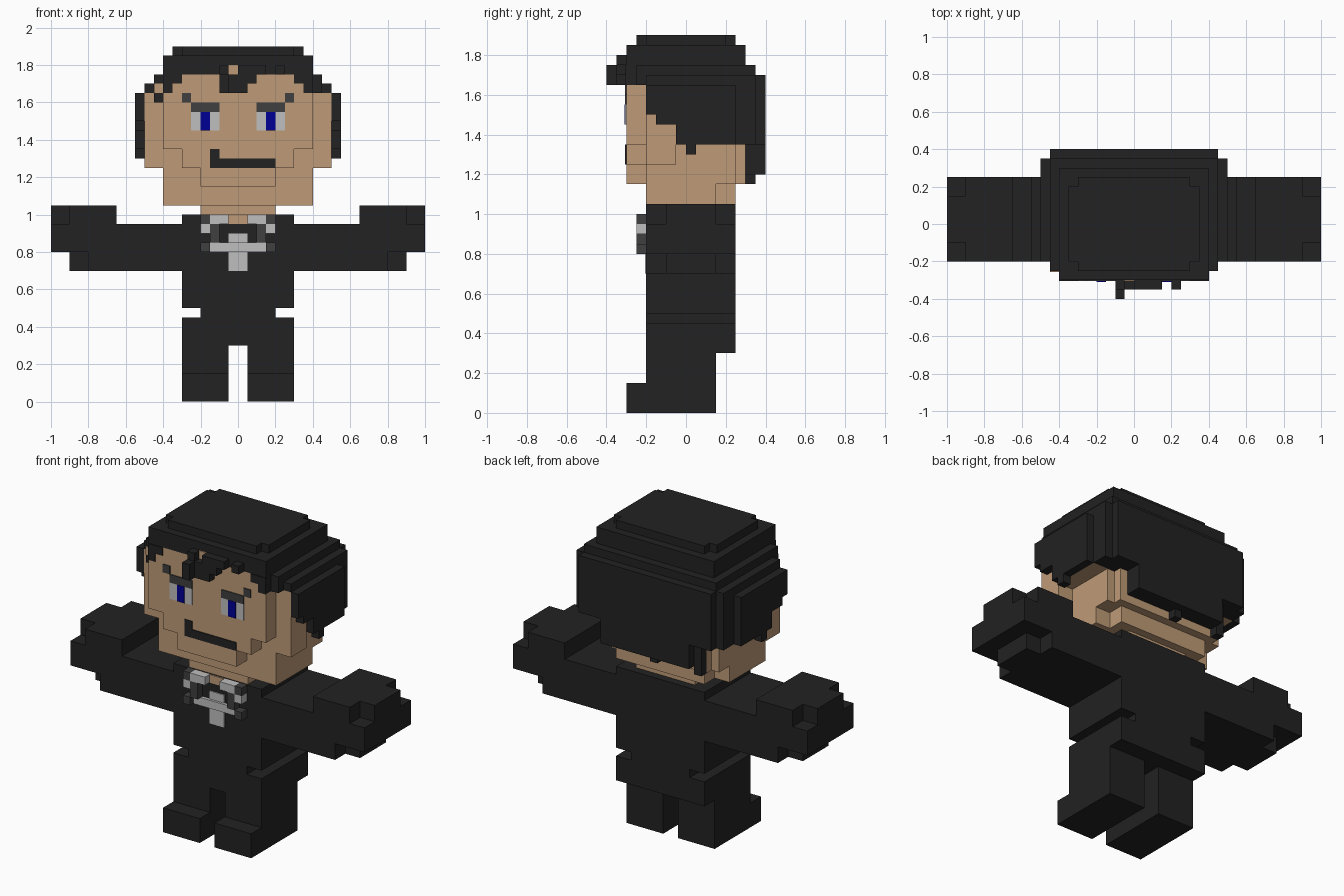
import bpy, bmesh
from mathutils import Matrix, Vector

cube = bpy.data.objects.get("Cube")
if cube:
    bpy.data.objects.remove(cube, do_unlink=True)


def make_material(name, rgb):
    m = bpy.data.materials.new(name)
    m.use_nodes = True
    m.diffuse_color = (*rgb, 1)
    bsdf = next(n for n in m.node_tree.nodes if n.type == 'BSDF_PRINCIPLED')
    bsdf.inputs["Base Color"].default_value = (*rgb, 1)
    bsdf.inputs["Roughness"].default_value = 0.9
    return m


BLACK = make_material("soft black", (0.016, 0.016, 0.016))
SKIN = make_material("skin tan", (0.52, 0.33, 0.185))
LIGHT = make_material("light grey", (0.52, 0.52, 0.52))
DARK = make_material("dark grey", (0.05, 0.05, 0.05))
BLUE = make_material("iris blue", (0.0, 0.0, 0.30))


def part(name, mat, boxes, mirror=False):
    """One object from boxes (x0, x1, y0, y1, z0, z1); mirror adds the -x copies."""
    bm = bmesh.new()
    todo = list(boxes)
    if mirror:
        todo += [(-b[1], -b[0], *b[2:]) for b in boxes]
    for x0, x1, y0, y1, z0, z1 in todo:
        centre = Vector(((x0 + x1) / 2, (y0 + y1) / 2, (z0 + z1) / 2))
        size = Matrix.Diagonal((x1 - x0, y1 - y0, z1 - z0, 1))
        bmesh.ops.create_cube(bm, size=1, matrix=Matrix.Translation(centre) @ size)
    mesh = bpy.data.meshes.new(name)
    bm.to_mesh(mesh)
    bm.free()
    mesh.materials.append(mat)
    obj = bpy.data.objects.new(name, mesh)
    bpy.context.collection.objects.link(obj)
    return obj


def plates(name, mat, y, rects, mirror=False, thick=0.006):
    """Thin painted details on a front face at depth y; rects are (x0, x1, z0, z1)."""
    part(name, mat, [(a, b, y - thick, y, c, d) for a, b, c, d in rects], mirror)


# Legs, feet and trousers
part("legs", BLACK, [(.05, .30, -.20, .15, 0, .30)], True)
part("feet", BLACK, [(.05, .30, -.30, -.20, 0, .15)], True)
part("hips", BLACK, [(-.30, .30, -.20, .25, .30, .45)])
part("waist", BLACK, [(-.20, .20, -.20, .25, .45, .50)])

# Jacket
part("torso", BLACK, [(-.30, .30, -.20, .25, .50, 1.0)])

# Arms, with clipped lower corners near the hand
part("arms", BLACK, [(.30, .80, -.20, .25, .70, .95),
                     (.80, .90, -.10, .15, .70, .80),
                     (.80, .90, -.20, .25, .80, .95)], True)

# Hands, with clipped upper outer corners
part("hands", BLACK, [(.65, 1.0, -.20, .25, .80, .95),
                      (.65, .90, -.20, .25, .95, 1.05),
                      (.90, 1.0, -.10, .15, .95, 1.05)], True)

# Neck and collar
part("neck", SKIN, [(-.20, .20, -.19, .20, 1.0, 1.06)])
plates("throat", SKIN, -.20, [(-.10, .10, .95, 1.0)])
part("collar", LIGHT, [(.05, .15, -.25, -.20, .95, 1.0),
                       (.15, .20, -.25, -.20, .90, .95)], True)
part("collar_trim", DARK, [(.15, .20, -.25, -.20, .95, 1.0),
                           (.10, .15, -.25, -.20, .85, .95),
                           (.15, .20, -.25, -.20, .80, .85)], True)
plates("tie", LIGHT, -.20, [(-.05, .05, .70, .90)])
part("tie_bar", LIGHT, [(-.15, .15, -.22, -.20, .80, .85)])

# Head: stepped chin, face plate, cheeks and nape
part("chin", SKIN, [(-.30, .30, -.20, .25, 1.05, 1.15),
                    (-.40, .40, -.20, .15, 1.05, 1.15)])
part("head", SKIN, [(-.40, .40, -.20, .25, 1.15, 1.70)])
part("face", SKIN, [(-.20, .20, -.30, -.20, 1.15, 1.25),
                    (-.30, .30, -.30, -.20, 1.25, 1.35),
                    (-.40, .40, -.30, -.20, 1.35, 1.65),
                    (-.35, .35, -.30, -.20, 1.65, 1.75)])
part("cheeks", SKIN, [(.40, .50, -.20, -.05, 1.25, 1.65),
                      (.40, .50, -.05, .25, 1.35, 1.65)], True)
part("nape", SKIN, [(-.35, .35, .25, .30, 1.15, 1.35)])

# Face features
plates("eye_whites", LIGHT, -.30, [(.10, .25, 1.45, 1.55)], True)
plates("irises", BLUE, -.306, [(.15, .20, 1.45, 1.55)], True, .003)
plates("eyebrows", DARK, -.30, [(.10, .25, 1.55, 1.60), (.25, .30, 1.60, 1.65)], True)
plates("mouth", BLACK, -.30, [(-.15, .20, 1.25, 1.30), (-.15, -.10, 1.30, 1.35)])

# Hair crown in stepped layers
part("hair_crown", BLACK, [(-.50, .50, -.20, .35, 1.65, 1.70),
                           (-.45, .45, -.25, .35, 1.70, 1.75),
                           (-.40, .40, -.30, .30, 1.75, 1.85),
                           (-.35, .35, -.20, .20, 1.85, 1.90),
                           (-.30, .30, -.25, .25, 1.85, 1.90)])

# Hair over the ears, stepped at the front, with a small tuft
part("hair_sides", BLACK, [(.50, .55, -.20, -.15, 1.50, 1.65),
                           (.50, .55, -.15, -.05, 1.45, 1.65),
                           (.50, .55, -.05, .25, 1.35, 1.65),
                           (.50, .55, 0, .05, 1.30, 1.35)], True)

# Hair at the back, narrowing towards the nape
part("hair_back", BLACK, [(-.50, .50, .25, .35, 1.35, 1.70),
                          (-.45, .45, .35, .40, 1.35, 1.70),
                          (-.30, .30, .30, .40, 1.20, 1.35),
                          (-.35, -.30, .30, .35, 1.15, 1.35),
                          (-.05, 0, .30, .35, 1.15, 1.20)])

# Fringe locks
part("fringe", BLACK, [(-.10, -.05, -.35, -.30, 1.65, 1.80),
                       (-.10, -.05, -.40, -.35, 1.65, 1.75),
                       (-.05, .05, -.35, -.30, 1.65, 1.75),
                       (.05, .10, -.35, -.30, 1.70, 1.80),
                       (0, .15, -.35, -.30, 1.75, 1.80),
                       (.20, .25, -.35, -.30, 1.75, 1.80)])
part("temple_locks", BLACK, [(.35, .40, -.305, -.20, 1.65, 1.75),
                             (.30, .35, -.305, -.20, 1.70, 1.75),
                             (.40, .45, -.25, -.20, 1.65, 1.70)], True)
part("stray_lock", BLACK, [(-.45, -.40, -.25, -.20, 1.60, 1.65)])
plates("brow_gap", SKIN, -.30, [(-.05, 0, 1.75, 1.80)])
plates("temple_gap", SKIN, -.25, [(-.45, -.40, 1.65, 1.70)])
